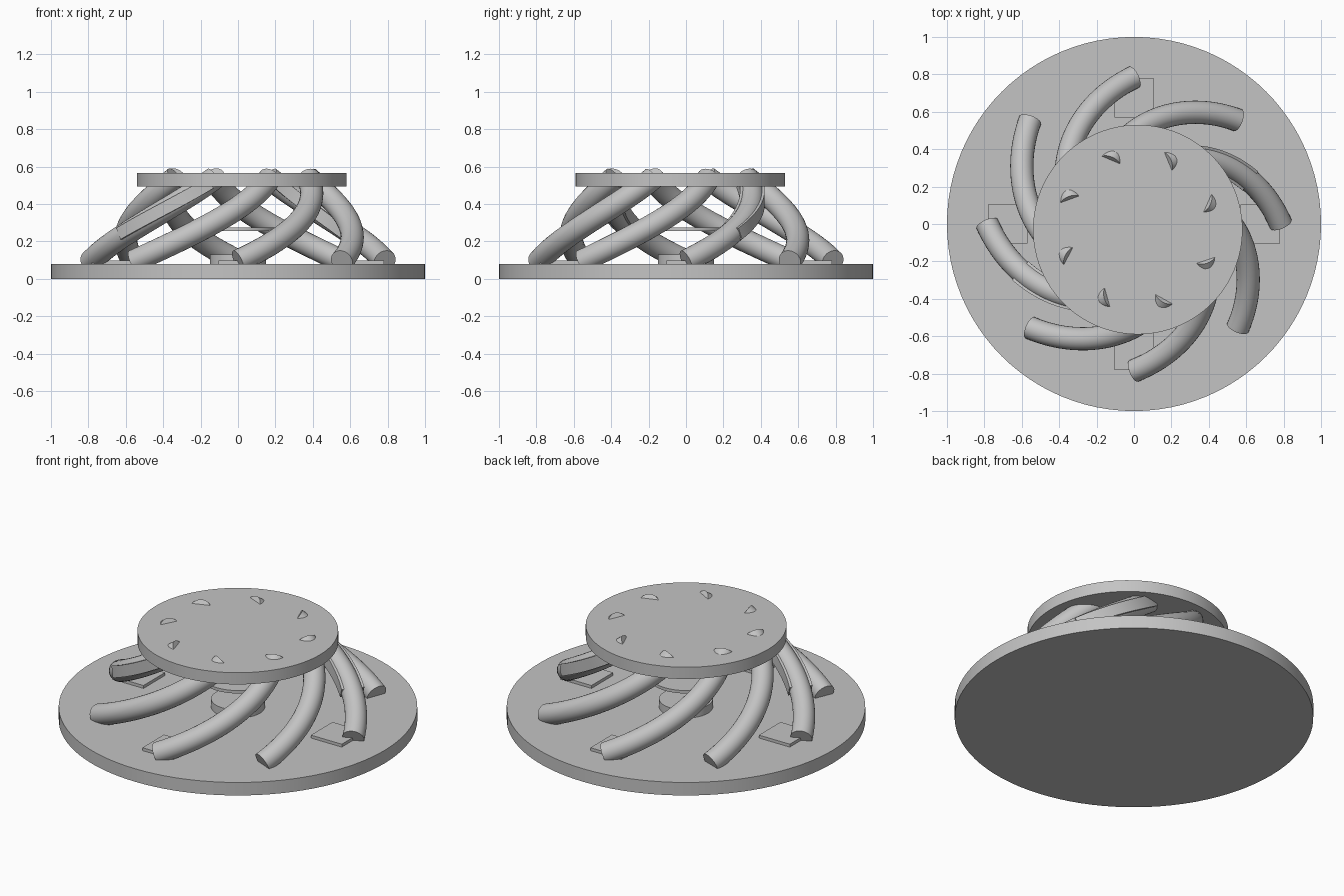
import bpy, bmesh
from math import sin, cos, pi, radians
from mathutils import Vector

if "Cube" in bpy.data.objects:
    bpy.data.objects.remove(bpy.data.objects["Cube"])

gray = bpy.data.materials.new("plain gray")
gray.use_nodes = True
gray.diffuse_color = (0.55, 0.55, 0.55, 1)
gray.node_tree.nodes["Principled BSDF"].inputs["Base Color"].default_value = gray.diffuse_color

PLATE = Vector((0.02, -0.03, 0))   # the upper plate sits slightly off centre
SWEEP = radians(68)


def finish(ob):
    ob.data.materials.append(gray)
    bpy.ops.object.select_all(action='DESELECT')
    ob.select_set(True)
    bpy.context.view_layer.objects.active = ob
    bpy.ops.object.shade_smooth_by_angle(angle=radians(35))


def disc(name, radius, z0, z1, centre=Vector()):
    bpy.ops.mesh.primitive_cylinder_add(
        vertices=96, radius=radius, depth=z1 - z0,
        location=(centre.x, centre.y, (z0 + z1) / 2))
    ob = bpy.context.object
    ob.name = name
    finish(ob)


def helix(start, t):
    """Point on a tapering spiral that climbs from base to upper plate."""
    a = start + SWEEP * t
    r = 0.785 - 0.4 * t
    return Vector((r * cos(a), r * sin(a), 0.095 + 0.445 * t)) + PLATE * t


def sweep(name, start, profile, t0, t1, steps=28):
    """Sweep a closed profile (sideways, upwards) along the spiral."""
    bm = bmesh.new()
    rings = []
    for i in range(steps + 1):
        t = t0 + (t1 - t0) * i / steps
        tangent = (helix(start, t + 0.01) - helix(start, t - 0.01)).normalized()
        side = tangent.cross(Vector((0, 0, 1))).normalized()
        up = side.cross(tangent)
        p = helix(start, t)
        rings.append([bm.verts.new(p + side * u + up * v) for u, v in profile])
    n = len(profile)
    for a, b in zip(rings, rings[1:]):
        for j in range(n):
            k = (j + 1) % n
            bm.faces.new((a[j], a[k], b[k], b[j]))
    bm.faces.new(rings[0])
    bm.faces.new(rings[-1])
    bmesh.ops.recalc_face_normals(bm, faces=bm.faces)
    mesh = bpy.data.meshes.new(name)
    bm.to_mesh(mesh)
    bm.free()
    ob = bpy.data.objects.new(name, mesh)
    bpy.context.collection.objects.link(ob)
    finish(ob)


# Plates and centre pieces
disc("base_plate", 1.0, 0, 0.08)
disc("upper_plate", 0.56, 0.495, 0.567, PLATE)
disc("centre_pedestal", 0.15, 0.075, 0.13)
disc("centre_disc", 0.205, 0.257, 0.275)

# Eight spiralling round struts
round_profile = [(0.062 * cos(2 * pi * j / 24), 0.062 * sin(2 * pi * j / 24)) for j in range(24)]
for i in range(8):
    sweep(f"strut_{i + 1}", i * pi / 4, round_profile, 0, 1)

# Flat-sided sleeves on two opposite struts
flat_profile = [(-0.066, -0.034), (0.066, -0.034), (0.066, 0.034), (-0.066, 0.034)]
for i in range(2):
    sweep(f"strut_sleeve_{i + 1}", i * pi, flat_profile, 0.33, 0.94)

# Four thin square pads on the base
for i in range(4):
    a = i * pi / 2
    bpy.ops.mesh.primitive_cube_add(size=1, location=(0.675 * cos(a), 0.675 * sin(a), 0.087))
    pad = bpy.context.object
    pad.name = f"base_pad_{i + 1}"
    pad.scale = (0.21, 0.21, 0.022)
    finish(pad)
